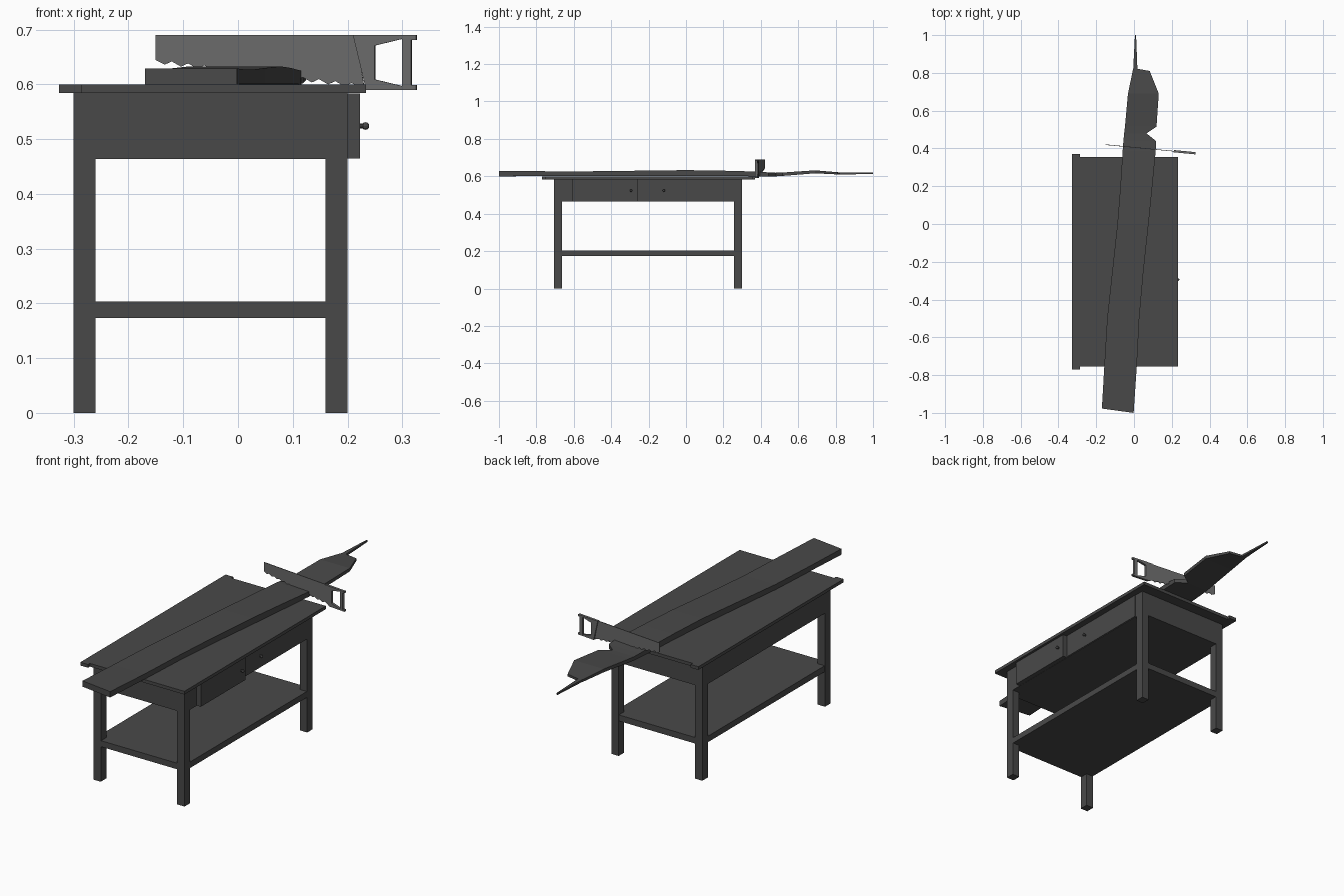
import bpy, bmesh, math
from mathutils import Matrix

if "Cube" in bpy.data.objects:
    bpy.data.objects.remove(bpy.data.objects["Cube"])


def material(name, v):
    m = bpy.data.materials.new(name)
    m.diffuse_color = (v, v, v, 1)
    m.use_nodes = True
    m.node_tree.nodes["Principled BSDF"].inputs["Base Color"].default_value = m.diffuse_color
    return m


WOOD = material("dark grey wood", 0.066)
STEEL = material("mid grey saw", 0.145)


def finish(name, bm, mat):
    bmesh.ops.recalc_face_normals(bm, faces=bm.faces)
    me = bpy.data.meshes.new(name)
    bm.to_mesh(me)
    bm.free()
    me.materials.append(mat)
    ob = bpy.data.objects.new(name, me)
    bpy.context.collection.objects.link(ob)
    return ob


def box(name, x0, x1, y0, y1, z0, z1, mat=WOOD):
    bm = bmesh.new()
    bmesh.ops.create_cube(bm, size=1)
    for v in bm.verts:
        v.co = ((x0 + x1) / 2 + v.co.x * (x1 - x0),
                (y0 + y1) / 2 + v.co.y * (y1 - y0),
                (z0 + z1) / 2 + v.co.z * (z1 - z0))
    return finish(name, bm, mat)


# Bench top with a longer strip along the left edge
box("bench_top", -0.285, 0.234, -0.755, 0.355, 0.584, 0.60)
box("bench_top_strip", -0.327, -0.285, -0.77, 0.37, 0.584, 0.60)

# Legs, apron and lower shelf
for side, x in (("left", -0.30), ("right", 0.16)):
    for end, y in (("front", -0.705), ("back", 0.257)):
        box(f"{end}_{side}_leg", x, x + 0.04, y, y + 0.043, 0, 0.47)
box("apron", -0.30, 0.20, -0.705, 0.30, 0.464, 0.584)
box("lower_shelf", -0.298, 0.198, -0.703, 0.298, 0.173, 0.203)

# Drawers (one pulled out) and round knobs
box("open_drawer", 0.195, 0.223, -0.61, -0.26, 0.465, 0.583)
box("closed_drawer", 0.195, 0.203, -0.255, 0.25, 0.467, 0.583)
for name, x, y in (("open_drawer_knob", 0.222, -0.294), ("closed_drawer_knob", 0.202, -0.118)):
    bm = bmesh.new()
    bmesh.ops.create_cone(bm, cap_ends=True, segments=10, radius1=0.005, radius2=0.005, depth=0.012,
                          matrix=Matrix.Translation((x + 0.005, y, 0.524)) @ Matrix.Rotation(math.pi / 2, 4, 'Y'))
    bmesh.ops.create_uvsphere(bm, u_segments=10, v_segments=6, radius=0.007,
                              matrix=Matrix.Translation((x + 0.011, y, 0.524)))
    finish(name, bm, WOOD)

# Warped plank with a splintered end, lofted along y: (y, left x, right x, bottom z, thickness)
stations = [
    (-0.985, -0.170, -0.002, 0.600, 0.029), (-0.75, -0.157, 0.015, 0.601, 0.026),
    (-0.50, -0.142, 0.028, 0.601, 0.026), (-0.25, -0.115, 0.050, 0.601, 0.029),
    (0.0, -0.088, 0.077, 0.601, 0.032), (0.20, -0.072, 0.097, 0.601, 0.029),
    (0.39, -0.060, 0.115, 0.600, 0.025), (0.44, -0.056, 0.116, 0.600, 0.021),
    (0.48, -0.052, 0.066, 0.600, 0.019), (0.515, -0.048, 0.119, 0.602, 0.018),
    (0.69, -0.032, 0.131, 0.616, 0.016), (0.81, -0.007, 0.083, 0.610, 0.012),
    (0.822, -0.004, 0.018, 0.610, 0.011), (1.0, 0.005, 0.011, 0.612, 0.008)]
bm = bmesh.new()
rings = []
for y, a, b, z, t in stations:
    ya = y + 0.008 if y < -0.9 else y
    yb = -1.0 if y < -0.9 else y
    rings.append([bm.verts.new(c) for c in ((a, ya, z), (b, yb, z), (b, yb, z + t), (a, ya, z + t))])
for p, q in zip(rings, rings[1:]):
    for i in range(4):
        j = (i + 1) % 4
        bm.faces.new((p[i], p[j], q[j], q[i]))
bm.faces.new(rings[0])
bm.faces.new(rings[-1])
finish("warped_plank", bm, WOOD)

# Handsaw, built in the xz plane and turned slightly
saw_turn = Matrix.Translation((0.09, 0.397, 0)) @ Matrix.Rotation(-0.095, 4, 'Z') @ Matrix.Translation((-0.09, 0, 0))


def slab(name, bm, thickness):
    geo = bmesh.ops.extrude_face_region(bm, geom=bm.faces[:])
    for v in geo["geom"]:
        if isinstance(v, bmesh.types.BMVert):
            v.co.y += thickness
    for v in bm.verts:
        v.co.y -= thickness / 2
    ob = finish(name, bm, STEEL)
    ob.matrix_world = saw_turn


# Toothed blade
outline = [(-0.152, 0.69), (-0.152, 0.645)]
teeth = 12
for i in range(teeth):
    x = -0.152 + 0.03 * i
    z = 0.643 - 0.0036 * i
    outline += [(x + 0.017, z - 0.007), (x + 0.03, z - 0.001)]
outline += [(0.232, 0.592), (0.215, 0.69)]
bm = bmesh.new()
bm.faces.new([bm.verts.new((x, 0, z)) for x, z in outline])
slab("saw_blade", bm, 0.003)

# Handle as a frame between outer and inner loops
outer = [(0.211, 0.69), (0.235, 0.59), (0.327, 0.59), (0.327, 0.69)]
inner = [(0.251, 0.671), (0.251, 0.609), (0.301, 0.597), (0.301, 0.683)]
outer[2:] = [(0.318, 0.59), (0.318, 0.69)]
bm = bmesh.new()
o = [bm.verts.new((x, 0, z)) for x, z in outer]
n = [bm.verts.new((x, 0, z)) for x, z in inner]
for i in range(4):
    j = (i + 1) % 4
    bm.faces.new((o[i], o[j], n[j], n[i]))
slab("saw_handle", bm, 0.012)
for name, z in (("handle_top_lip", 0.681), ("handle_bottom_lip", 0.59)):
    ob = box(name, 0.317, 0.327, -0.006, 0.006, z, z + 0.009, STEEL)
    ob.matrix_world = saw_turn
